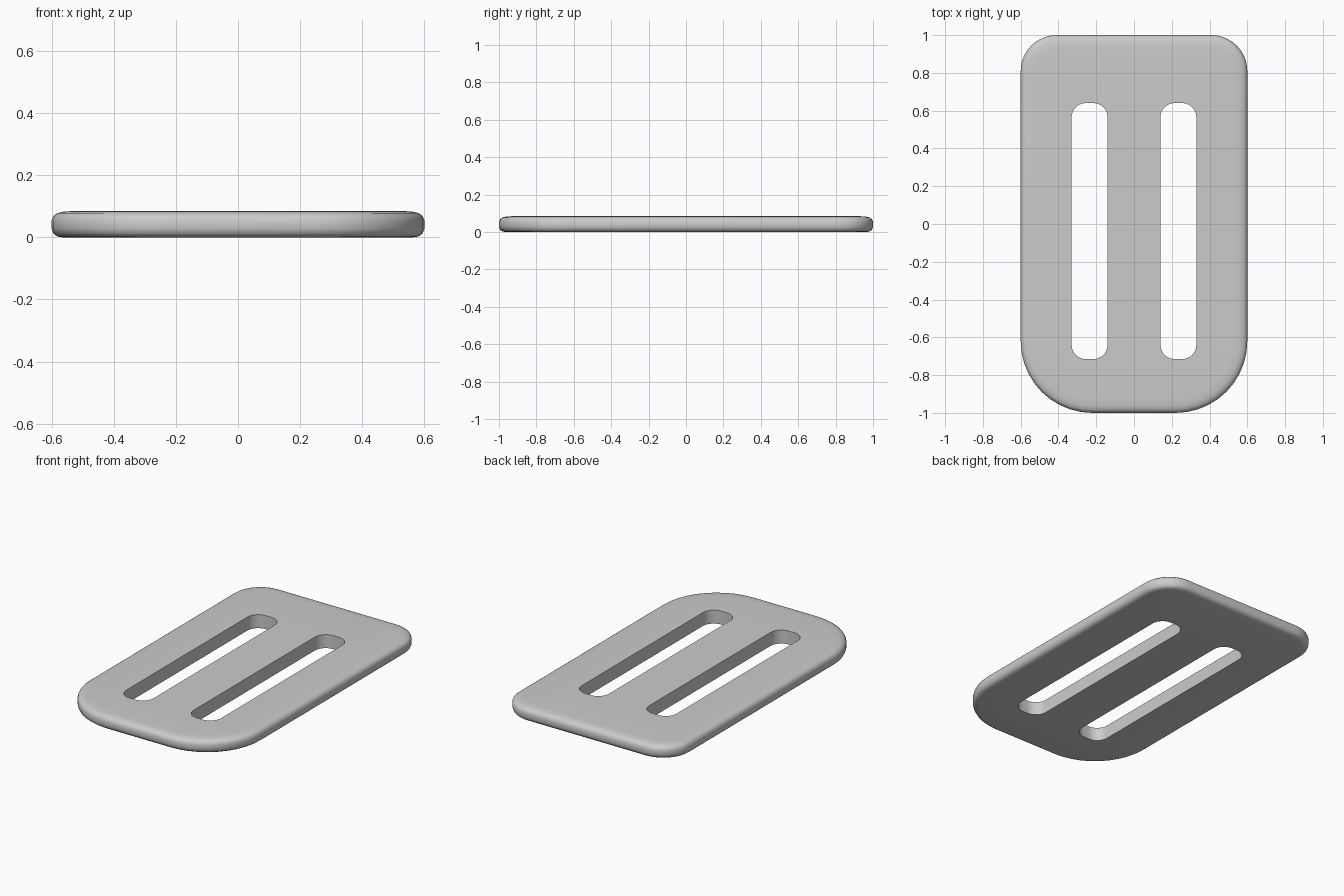
import bpy, bmesh, math
from mathutils import Vector

if "Cube" in bpy.data.objects:
    bpy.data.objects.remove(bpy.data.objects["Cube"])

STEPS = 10


def rounded_loop(bm, x0, x1, y0, y1, r_low, r_high, z):
    """Counter-clockwise rounded rectangle with separate end radii."""
    corners = [(x1 - r_low, y0 + r_low, r_low, -90), (x1 - r_high, y1 - r_high, r_high, 0),
               (x0 + r_high, y1 - r_high, r_high, 90), (x0 + r_low, y0 + r_low, r_low, 180)]
    verts = []
    for cx, cy, r, start in corners:
        for i in range(STEPS + 1):
            a = math.radians(start + 90 * i / STEPS)
            verts.append(bm.verts.new((cx + r * math.cos(a), cy + r * math.sin(a), z)))
    return verts


def bridge(bm, low, high):
    n = len(low)
    for i in range(n):
        j = (i + 1) % n
        bm.faces.new((low[i], low[j], high[j], high[i]))


def loop_edges(bm, loop):
    return [bm.edges.get((loop[i], loop[(i + 1) % len(loop)])) for i in range(len(loop))]


bm = bmesh.new()

# Rounded outer rim: (inset, height)
rim = [(0.035, 0.0), (0.018, 0.003), (0.006, 0.012), (0.0, 0.028), (0.0, 0.055),
       (0.006, 0.069), (0.018, 0.078), (0.04, 0.083), (0.075, 0.085)]
loops = [rounded_loop(bm, -0.6 + d, 0.6 - d, -1 + d, 1 - d, 0.38 - d, 0.19 - d, z)
         for d, z in rim]
for low, high in zip(loops, loops[1:]):
    bridge(bm, low, high)
top_edges = loop_edges(bm, loops[-1])
bottom_edges = loop_edges(bm, loops[0])

# Two strap slots cut right through the plate
for cx in (-0.235, 0.235):
    upper, lower = [rounded_loop(bm, cx - 0.095, cx + 0.095, -0.715, 0.64, 0.075, 0.075, z)
                    for z in (0.085, 0.0)]
    bridge(bm, upper, lower)
    top_edges += loop_edges(bm, upper)
    bottom_edges += loop_edges(bm, lower)

# Flat top and underside around the slots
for edges, nz in ((top_edges, 1), (bottom_edges, -1)):
    bmesh.ops.triangle_fill(bm, use_beauty=True, use_dissolve=False, edges=edges,
                            normal=Vector((0, 0, nz)))
bmesh.ops.recalc_face_normals(bm, faces=bm.faces)

mesh = bpy.data.meshes.new("strap_slider")
bm.to_mesh(mesh)
bm.free()
slider = bpy.data.objects.new("strap_slider", mesh)
bpy.context.collection.objects.link(slider)
bpy.context.view_layer.objects.active = slider
slider.select_set(True)
bpy.ops.object.shade_smooth_by_angle(angle=math.radians(40))
